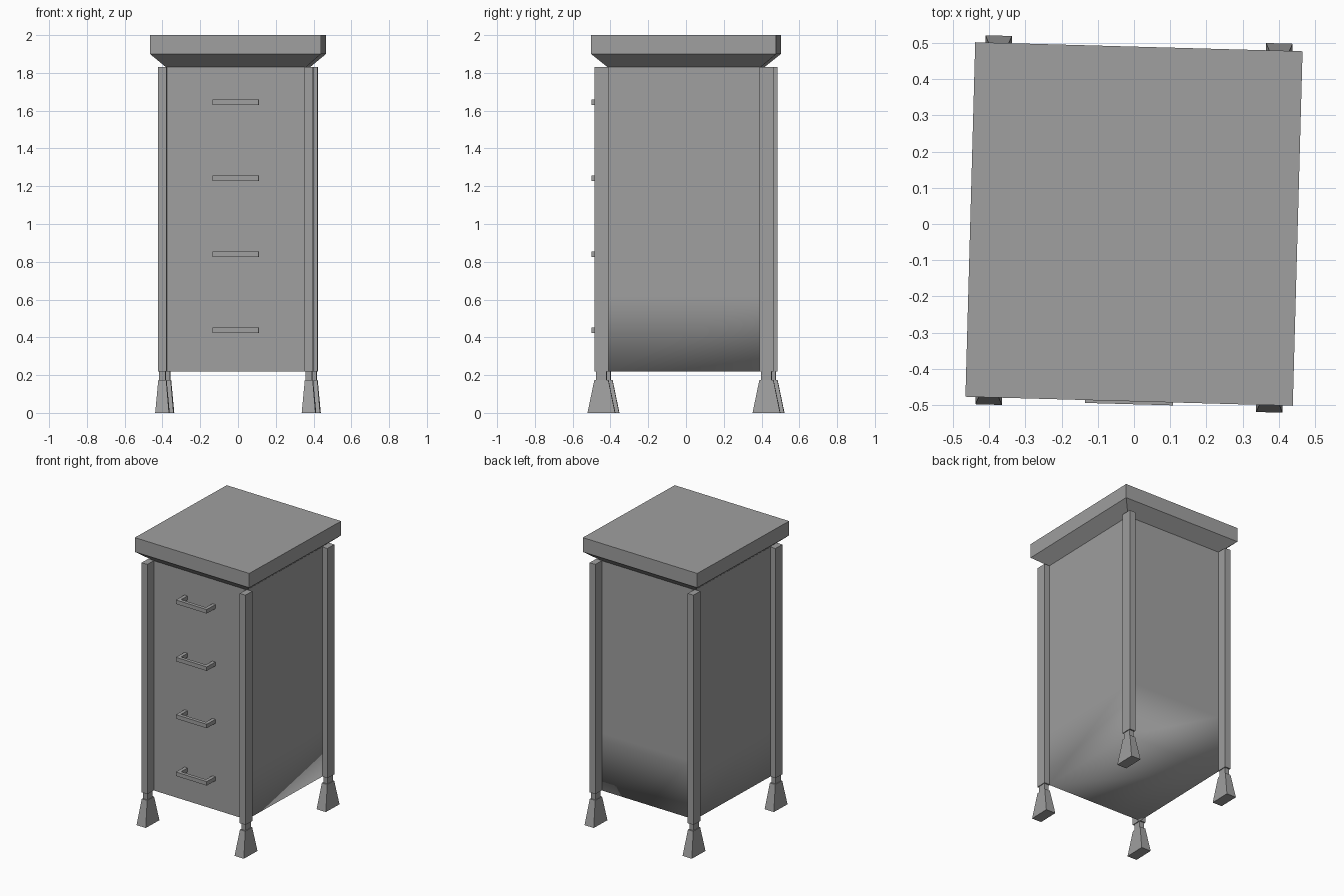
import bpy, bmesh
from mathutils import Matrix, Vector

if "Cube" in bpy.data.objects:
    bpy.data.objects.remove(bpy.data.objects["Cube"])

GREY = (0.35, 0.35, 0.35, 1)
grey = bpy.data.materials.new("grey")
grey.use_nodes = True
grey.diffuse_color = GREY
grey.node_tree.nodes["Principled BSDF"].inputs["Base Color"].default_value = GREY

TURN = Matrix.Rotation(-0.0276, 4, "Z")  # whole cabinet stands slightly turned


def loft(name, sections, cx=0, cy=0):
    """Closed stack of rectangles, each given as (half x, half y, z)."""
    bm = bmesh.new()
    rings = []
    for hx, hy, z in sections:
        corners = ((-1, -1), (1, -1), (1, 1), (-1, 1))
        rings.append([bm.verts.new((cx + sx * hx, cy + sy * hy, z)) for sx, sy in corners])
    for low, high in zip(rings, rings[1:]):
        for i in range(4):
            j = (i + 1) % 4
            bm.faces.new((low[i], low[j], high[j], high[i]))
    bm.faces.new(rings[0][::-1])
    bm.faces.new(rings[-1])
    return finish(name, bm)


def finish(name, bm):
    bmesh.ops.recalc_face_normals(bm, faces=bm.faces)
    mesh = bpy.data.meshes.new(name)
    bm.to_mesh(mesh)
    bm.free()
    mesh.materials.append(grey)
    obj = bpy.data.objects.new(name, mesh)
    obj.matrix_world = TURN
    bpy.context.collection.objects.link(obj)
    return obj


# Cabinet body: smooth only across the side, back and bottom edges
BX, BY = 0.37, 0.405
body = loft("cabinet_body", [(BX, BY, 0.22), (BX, BY, 0.62), (BX, BY, 1.83)])
mesh = body.data
for face in mesh.polygons:
    face.use_smooth = True
for edge in mesh.edges:
    a, b = (mesh.vertices[i].co for i in edge.vertices)
    upright = abs(a.z - b.z) > 0.01
    at_top = min(a.z, b.z) > 1.8
    front_bottom = max(a.y, b.y) < 0 and max(a.z, b.z) < 0.3
    edge.use_edge_sharp = upright or at_top or front_bottom

# Overhanging top with a sloped underside
loft("cabinet_top", [(BX, BY, 1.83), (0.4525, 0.49, 1.9), (0.4525, 0.49, 2)])

# Corner posts, each on a narrow neck and a flared foot
for y_name, sy in (("front", -1), ("back", 1)):
    for x_name, sx in (("right", -1), ("left", 1)):
        cx, cy = sx * 0.388, sy * 0.437
        corner = f"{y_name}_{x_name}"
        loft(f"{corner}_post", [(0.0225, 0.037, 0.22), (0.0225, 0.037, 1.83)], cx, cy)
        loft(f"{corner}_neck", [(0.017, 0.028, 0.17), (0.017, 0.028, 0.225)], cx, cy)
        loft(f"{corner}_foot", [(0.0365, 0.073, 0), (0.021, 0.037, 0.175)], cx, cy)

# Drawer handles: a bar with two stems reaching the front
for n in range(4):
    z = 0.438 + n * 0.402
    bm = bmesh.new()
    parts = [((0, -0.486, z), (0.244, 0.024, 0.028))]
    parts += [((s * 0.11, -0.439, z), (0.024, 0.07, 0.028)) for s in (-1, 1)]
    for centre, size in parts:
        place = Matrix.Translation(Vector(centre)) @ Matrix.Diagonal((*size, 1))
        bmesh.ops.create_cube(bm, size=1, matrix=place)
    finish(f"drawer_handle_{n + 1}", bm)
